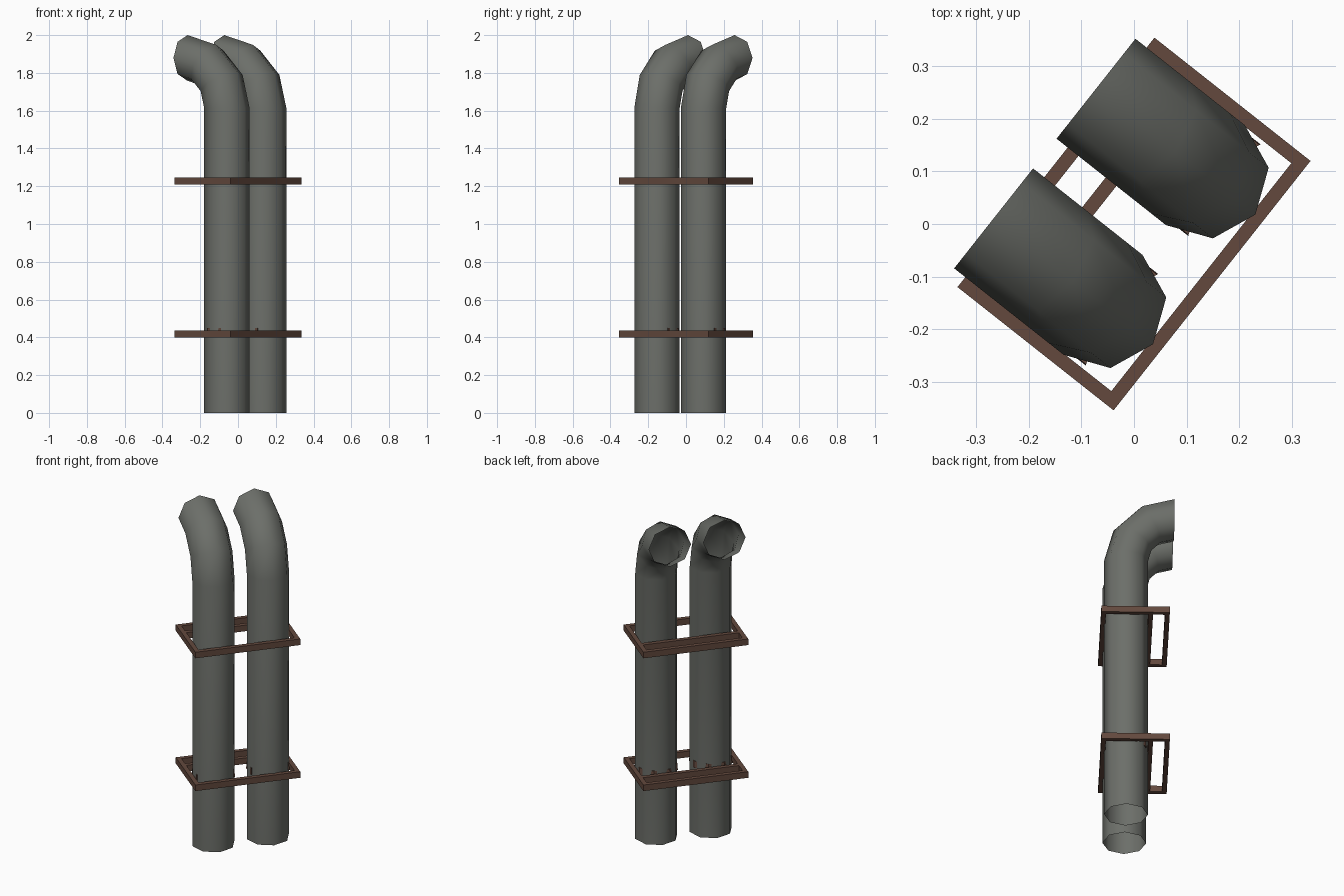
import bpy
import math
from mathutils import Matrix, Vector

if "Cube" in bpy.data.objects:
    bpy.data.objects.remove(bpy.data.objects["Cube"])

# Everything is laid out in a local frame, then turned about z
TURN = Matrix.Rotation(math.radians(51.7), 4, 'Z')
R = 0.121          # pipe radius
BEND = 0.265       # bend radius
PIPE_V = -0.049    # pipe axis in local y
SIDES = 8


def material(name, color):
    m = bpy.data.materials.new(name)
    m.diffuse_color = (*color, 1)
    m.use_nodes = True
    m.node_tree.nodes["Principled BSDF"].inputs["Base Color"].default_value = m.diffuse_color
    return m


GREY = material("grey_metal", (0.150, 0.158, 0.142))
RUST = material("rust_brown", (0.125, 0.066, 0.047))


def mesh_object(name, verts, faces, mat, smooth=False):
    me = bpy.data.meshes.new(name)
    me.from_pydata([TURN @ Vector(v) for v in verts], [], faces)
    me.materials.append(mat)
    for p in me.polygons:
        p.use_smooth = smooth
    me.update()
    ob = bpy.data.objects.new(name, me)
    bpy.context.collection.objects.link(ob)
    return ob


def box(name, x0, x1, y0, y1, z0, z1, mat):
    v = [(x, y, z) for z in (z0, z1) for y in (y0, y1) for x in (x0, x1)]
    f = [(0, 2, 3, 1), (4, 5, 7, 6), (0, 1, 5, 4),
         (2, 6, 7, 3), (0, 4, 6, 2), (1, 3, 7, 5)]
    return mesh_object(name, v, f, mat)


# Open eight-sided pipe: straight riser and a three-segment bend
def pipe(name, u):
    z_bend = 2.0 - BEND - R
    rings = [(PIPE_V, 0.0, 0.0)]
    for i in range(4):
        a = math.radians(30 * i)
        rings.append((PIPE_V + BEND * (1 - math.cos(a)),
                      z_bend + BEND * math.sin(a), a))
    verts, faces = [], []
    for y, z, a in rings:
        for k in range(SIDES):
            t = 2 * math.pi * k / SIDES
            c, s = R * math.cos(t), R * math.sin(t)
            verts.append((u + c, y + s * math.cos(a), z - s * math.sin(a)))
    for i in range(len(rings) - 1):
        for k in range(SIDES):
            n = (k + 1) % SIDES
            a, b = i * SIDES, (i + 1) * SIDES
            faces.append((a + k, a + n, b + n, b + k))
    return mesh_object(name, verts, faces, GREY, True)


# Thin strap whose corners just show through the pipe wall
def strap(name, u, z0, z1):
    verts, faces = [], []
    n = 6
    for i in range(n):
        t = math.radians(-22.5 + 45 * i)
        for r, z in ((0.120, z0), (0.118, z1), (0.108, z1), (0.108, z0)):
            verts.append((u + r * math.cos(t), PIPE_V + r * math.sin(t), z))
    for i in range(n - 1):
        a, b = 4 * i, 4 * (i + 1)
        for k in range(4):
            m = (k + 1) % 4
            faces.append((a + k, b + k, b + m, a + m))
    faces += [(0, 1, 2, 3), tuple(4 * (n - 1) + k for k in (3, 2, 1, 0))]
    return mesh_object(name, verts, faces, RUST)


for side, u in (("left", -0.157), ("right", 0.157)):
    pipe(f"{side}_pipe", u)
    strap(f"{side}_strap", u, 0.41, 0.45)

# Two rectangular support frames, each with an inner bar behind the pipes
X, Y, W = 0.302, 0.189, 0.026
for level, z0 in (("lower", 0.400), ("upper", 1.208)):
    z1 = z0 + 0.037
    box(f"{level}_front_bar", -X, X, -Y, -Y + W, z0, z1, RUST)
    box(f"{level}_back_bar", -X, X, Y - W, Y, z0, z1, RUST)
    box(f"{level}_inner_bar", -X + W, X - W, 0.071, 0.071 + W, z0, z1, RUST)
    box(f"{level}_left_bar", -X, -X + W, -Y + W, Y - W, z0, z1, RUST)
    box(f"{level}_right_bar", X - W, X, -Y + W, Y - W, z0, z1, RUST)
